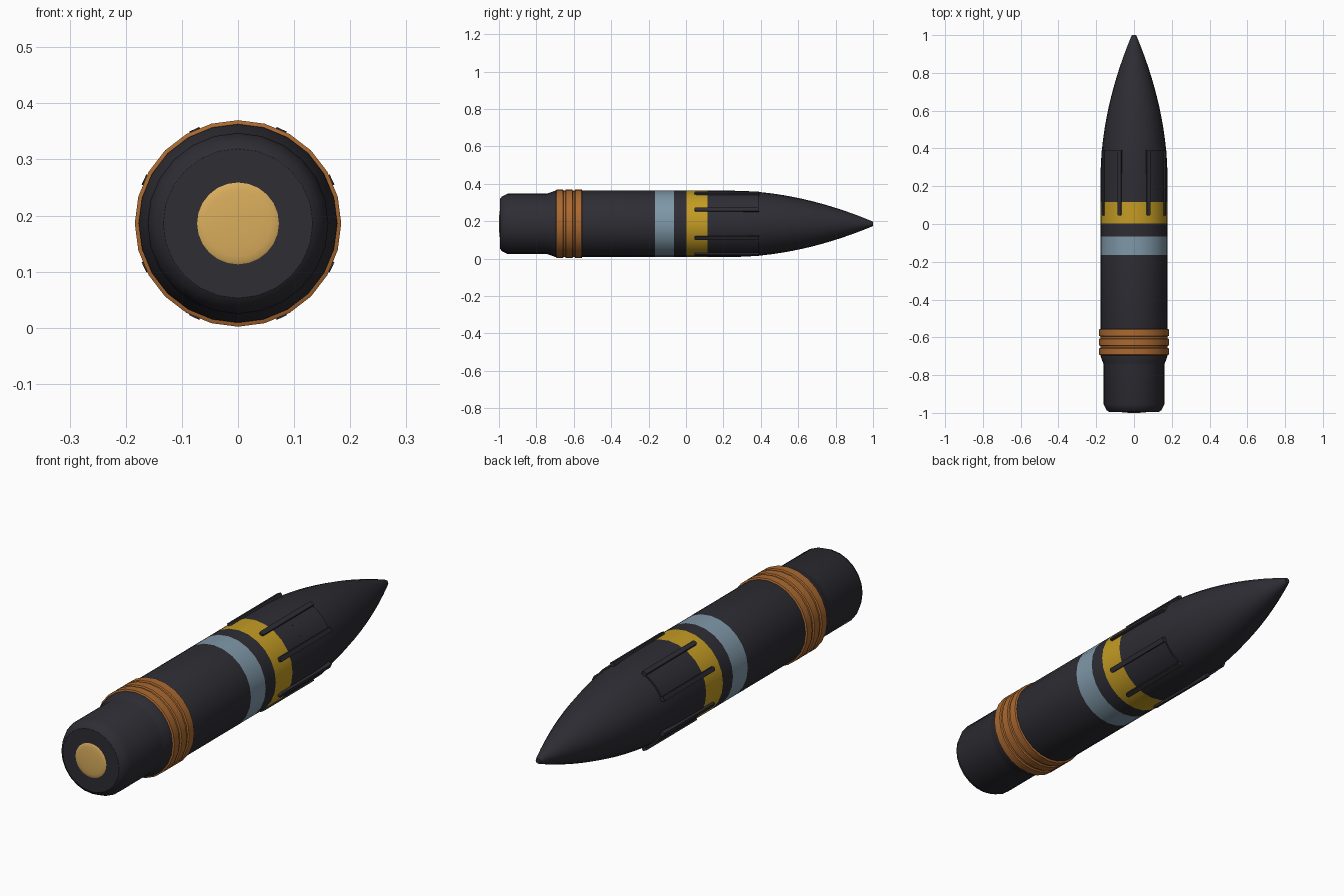
import bpy, bmesh, math
from mathutils import Matrix, Vector

cube = bpy.data.objects.get("Cube")
if cube:
    bpy.data.objects.remove(cube, do_unlink=True)

AXIS_Z = 0.186
SIDES = 24
BODY_R = 0.177


def material(name, rgb):
    mat = bpy.data.materials.new(name)
    mat.use_nodes = True
    color = (*rgb, 1)
    mat.diffuse_color = color
    mat.node_tree.nodes["Principled BSDF"].inputs["Base Color"].default_value = color
    return mat


dark = material("dark gunmetal", (0.026, 0.026, 0.034))
yellow = material("marking yellow", (0.55, 0.33, 0.017))
blue = material("marking blue grey", (0.21, 0.31, 0.39))
copper = material("copper", (0.40, 0.14, 0.03))
brass = material("brass", (0.70, 0.42, 0.11))


def finish(name, bm, mats, angle=32):
    bmesh.ops.remove_doubles(bm, verts=bm.verts, dist=0.0001)
    bmesh.ops.recalc_face_normals(bm, faces=bm.faces)
    mesh = bpy.data.meshes.new(name)
    bm.to_mesh(mesh)
    bm.free()
    for m in mats:
        mesh.materials.append(m)
    obj = bpy.data.objects.new(name, mesh)
    bpy.context.collection.objects.link(obj)
    bpy.ops.object.select_all(action='DESELECT')
    obj.select_set(True)
    bpy.context.view_layer.objects.active = obj
    bpy.ops.object.shade_smooth_by_angle(angle=math.radians(angle))
    return obj


def lathe(name, profile, mats, start=0, sweep=360, steps=SIDES, paint=None):
    """Spin (y, radius) points about the long axis; paint(y) picks the slot."""
    bm = bmesh.new()
    rings = []
    for i in range(steps + 1):
        a = math.radians(start + sweep * i / steps)
        rings.append([bm.verts.new((r * math.cos(a), y, AXIS_Z + r * math.sin(a)))
                      for y, r in profile])
    for a, b in zip(rings, rings[1:]):
        for j in range(len(profile) - 1):
            face = bm.faces.new((a[j], a[j + 1], b[j + 1], b[j]))
            if paint:
                face.material_index = paint((profile[j][0] + profile[j + 1][0]) / 2)
    bmesh.ops.dissolve_degenerate(bm, dist=0.0001, edges=bm.edges)
    return finish(name, bm, mats)


# Shell body: stepped base, straight wall with painted bands, curved nose
BLUE_BAND = (-0.165, -0.065)
YELLOW_BAND = (0.003, 0.116)
NOSE_START, NOSE_STEPS, TIP_R = 0.25, 14, 0.016
profile = [(-0.994, 0), (-0.994, 0.133), (-0.985, 0.146), (-0.955, 0.161),
           (-0.745, 0.161), (-0.735, 0.164), (-0.70, BODY_R)]
profile += [(y, BODY_R) for y in BLUE_BAND + YELLOW_BAND]
for i in range(NOSE_STEPS + 1):
    t = i / NOSE_STEPS
    profile.append((NOSE_START + (0.99 - NOSE_START) * t,
                    BODY_R - (BODY_R - TIP_R) * t ** 1.9))
profile += [(1.0, 0.011), (1.0, 0)]


def band(y):
    if BLUE_BAND[0] < y < BLUE_BAND[1]:
        return 1
    return 2 if YELLOW_BAND[0] < y < YELLOW_BAND[1] else 0


lathe("shell_body", profile, [dark, blue, yellow], paint=band)

# Copper driving band with three ridges
ridges = [(-0.695, 0.17)]
for k in range(3):
    y = -0.695 + k * 0.05
    ridges += [(y, 0.178), (y + 0.003, 0.184), (y + 0.037, 0.184), (y + 0.04, 0.178)]
ridges.append((-0.555, 0.17))
lathe("driving_band", ridges, [copper])

# Shallow domed primer in the base
dome = [(-0.99, 0.073)]
for i in range(6):
    a = math.radians(90 * i / 5)
    dome.append((-0.994 - 0.006 * math.sin(a), 0.073 * math.cos(a)))
lathe("primer", dome, [brass])

# Four raised panels, each flanked by a pair of long ribs
RIB_Y = (0.045, 0.39)
for q, side in enumerate(("upper_left", "upper_right", "lower_right", "lower_left")):
    base = q * 90
    lathe(side + "_panel",
          [(0.22, 0.165), (0.22, 0.1765), (0.388, 0.1765), (0.388, 0.155)],
          [dark], start=base + 25, sweep=40, steps=4)
    for n, offset in enumerate((25, 65)):
        bm = bmesh.new()
        size = Vector((0.034, RIB_Y[1] - RIB_Y[0], 0.02))
        bmesh.ops.create_cube(bm, size=1, matrix=Matrix.Diagonal(size.to_4d()))
        # Round the rear end of the rib
        rear = [e for e in bm.edges if all(v.co.y < 0 for v in e.verts)
                and abs(e.verts[0].co.x - e.verts[1].co.x) > 0.01]
        bmesh.ops.bevel(bm, geom=rear, offset=0.008, segments=3,
                        affect='EDGES', profile=0.5)
        turn = Matrix.Rotation(-math.radians(base + offset), 4, 'Y')
        place = Matrix.Translation((0, 0, AXIS_Z)) @ turn @ Matrix.Translation(
            (0.168, sum(RIB_Y) / 2, 0))
        bmesh.ops.transform(bm, matrix=place, verts=bm.verts)
        finish(f"{side}_rib_{n + 1}", bm, [dark])
